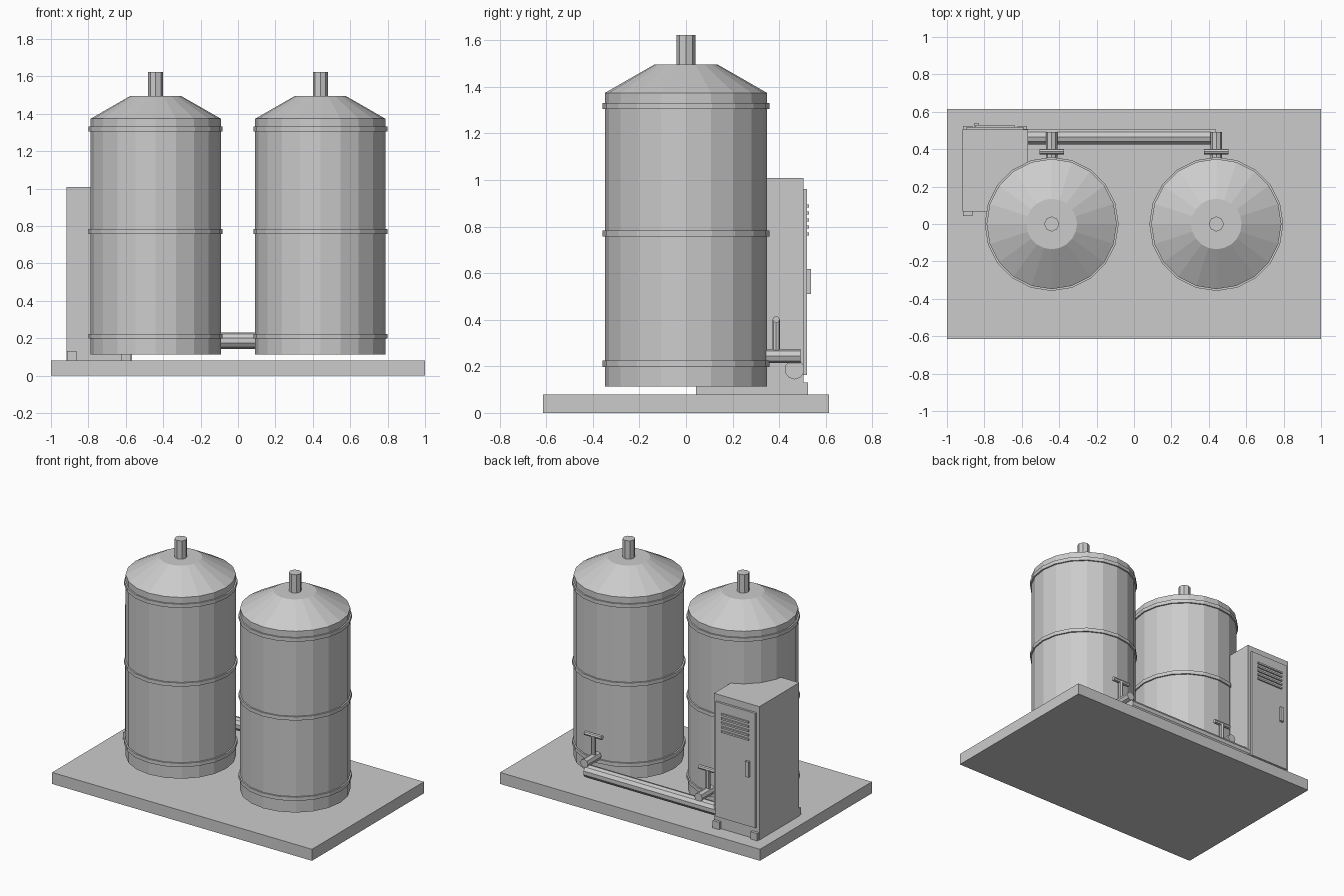
import bpy
import bmesh
from math import cos, sin, pi
from mathutils import Matrix, Vector

if "Cube" in bpy.data.objects:
    bpy.data.objects.remove(bpy.data.objects["Cube"])

GREY = (0.6, 0.6, 0.6, 1)
metal = bpy.data.materials.new("plain grey metal")
metal.use_nodes = True
metal.diffuse_color = GREY
metal.node_tree.nodes["Principled BSDF"].inputs["Base Color"].default_value = GREY


def finish(name, bm):
    bmesh.ops.recalc_face_normals(bm, faces=bm.faces)
    mesh = bpy.data.meshes.new(name)
    bm.to_mesh(mesh)
    bm.free()
    mesh.materials.append(metal)
    obj = bpy.data.objects.new(name, mesh)
    bpy.context.collection.objects.link(obj)
    return obj


def box(name, x, y, z):
    """Box from (low, high) ranges."""
    bm = bmesh.new()
    bmesh.ops.create_cube(bm, size=1)
    for v in bm.verts:
        v.co = Vector([(lo + hi) / 2 + c * (hi - lo)
                       for c, (lo, hi) in zip(v.co, (x, y, z))])
    return finish(name, bm)


def lathe(name, profile, sides, location):
    """Turn (radius, height) points around z, with capped ends."""
    bm = bmesh.new()
    rings = [[bm.verts.new((r * cos(2 * pi * i / sides), r * sin(2 * pi * i / sides), z))
              for i in range(sides)] for r, z in profile]
    for a, b in zip(rings, rings[1:]):
        for i in range(sides):
            j = (i + 1) % sides
            bm.faces.new((a[i], a[j], b[j], b[i]))
    bm.faces.new(rings[0])
    bm.faces.new(rings[-1])
    bm.transform(Matrix.Translation(location))
    return finish(name, bm)


def rod(name, start, end, radius, sides):
    """Straight cylinder between two points."""
    start, end = Vector(start), Vector(end)
    axis = end - start
    bm = bmesh.new()
    bmesh.ops.create_cone(bm, cap_ends=True, segments=sides, radius1=radius,
                          radius2=radius, depth=axis.length)
    turn = axis.to_track_quat("Z", "Y").to_matrix().to_4x4()
    bm.transform(Matrix.Translation((start + end) / 2) @ turn)
    return finish(name, bm)


# Ground slab
box("base_slab", (-1, 1), (-0.615, 0.615), (0, 0.08))

# Tank outline with three raised hoops and a conical roof
TANK_R, HOOP_R = 0.348, 0.358
outline = [(TANK_R, 0.113)]
for low in (0.198, 0.757, 1.305):
    high = low + 0.026
    outline += [(TANK_R, low), (HOOP_R, low), (HOOP_R, high), (TANK_R, high)]
outline += [(TANK_R, 1.374), (0.135, 1.496)]

PIPE_Y, PIPE_Z = 0.466, 0.187
VALVE_Y, OUTLET_Z, HANDLE_Z = 0.387, 0.245, 0.401

for side, x in (("right", -0.44), ("left", 0.44)):
    lathe(side + "_tank", outline, 20, (x, 0, 0))
    lathe(side + "_vent", [(0.04, 1.49), (0.04, 1.623)], 8, (x, 0, 0))
    # Outlet with T-handled valve
    rod(side + "_outlet", (x, 0.32, OUTLET_Z), (x, 0.492, OUTLET_Z), 0.03, 8)
    rod(side + "_valve_stem", (x, VALVE_Y, OUTLET_Z), (x, VALVE_Y, HANDLE_Z), 0.016, 8)
    rod(side + "_valve_handle", (x - 0.066, VALVE_Y, HANDLE_Z),
        (x + 0.066, VALVE_Y, HANDLE_Z), 0.015, 8)

# Collecting pipe running into the cabinet
rod("collecting_pipe", (-0.6, PIPE_Y, PIPE_Z), (0.435, PIPE_Y, PIPE_Z), 0.043, 10)

# Control cabinet
CX, HALF = -0.743, 0.175
BACK, DOOR = 0.504, 0.519
box("cabinet", (CX - HALF, CX + HALF), (0.067, BACK), (0.08, 1.008))
box("cabinet_door", (CX - 0.153, CX + 0.153), (BACK - 0.005, DOOR), (0.163, 0.961))
box("door_handle", (-0.856, -0.83), (DOOR - 0.005, 0.536), (0.51, 0.617))
for i in range(5):
    z = 0.768 + i * 0.03
    box(f"louvre_{i + 1}", (CX - 0.105, CX + 0.105), (DOOR - 0.005, 0.529),
        (z - 0.006, z + 0.006))

# Cabinet feet at the four corners
for sx, side in ((-1, "right"), (1, "left")):
    xs = sorted((CX + sx * 0.12, CX + sx * 0.171))
    box(f"{side}_front_foot", xs, (0.044, 0.09), (0.08, 0.131))
    box(f"{side}_back_foot", xs, (0.475, 0.523), (0.08, 0.131))
